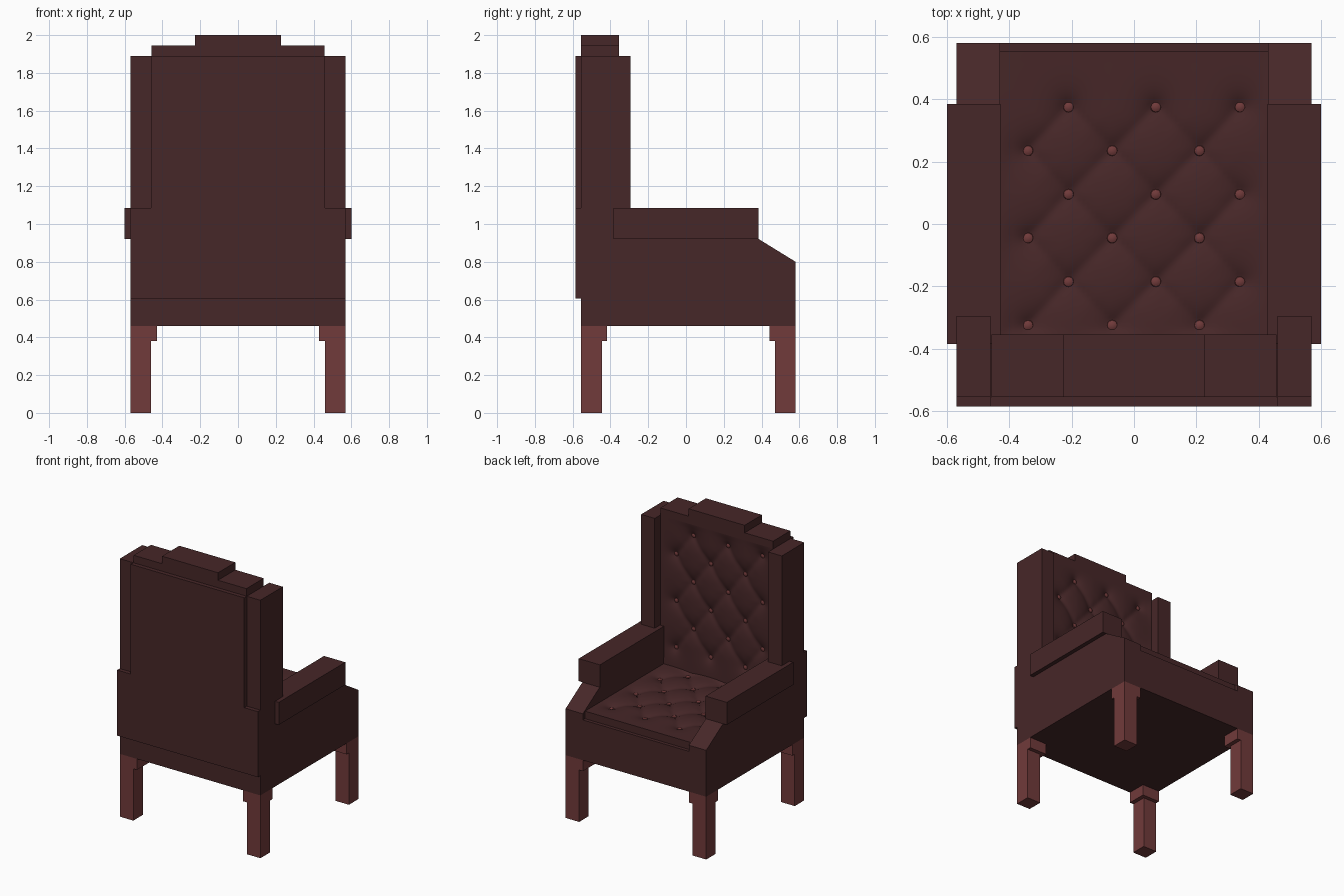
import bpy, bmesh, math
from mathutils import Vector

if "Cube" in bpy.data.objects:
    bpy.data.objects.remove(bpy.data.objects["Cube"])


def material(name, rgb):
    m = bpy.data.materials.new(name)
    m.diffuse_color = (*rgb, 1)
    m.use_nodes = True
    m.node_tree.nodes["Principled BSDF"].inputs["Base Color"].default_value = m.diffuse_color
    return m


LEATHER = material("dark leather", (0.062, 0.020, 0.021))
WOOD = material("red brown wood", (0.165, 0.043, 0.043))


def finish(name, bm, mat):
    bmesh.ops.recalc_face_normals(bm, faces=bm.faces)
    me = bpy.data.meshes.new(name)
    bm.to_mesh(me)
    bm.free()
    me.materials.append(mat)
    ob = bpy.data.objects.new(name, me)
    bpy.context.collection.objects.link(ob)
    return ob


def add_box(bm, x, y, z):
    vs = bmesh.ops.create_cube(bm, size=1)["verts"]
    for v in vs:
        v.co = [r[0] + (c + 0.5) * (r[1] - r[0]) for r, c in zip((x, y, z), v.co)]


def boxes(name, mat, *ranges):
    bm = bmesh.new()
    for r in ranges:
        add_box(bm, *r)
    return finish(name, bm, mat)


def prism(name, pts, to3d, a, b, mat):
    """Extrude a 2D outline between two depths."""
    bm = bmesh.new()
    f = bm.faces.new([bm.verts.new(to3d(p, a)) for p in pts])
    ext = bmesh.ops.extrude_face_region(bm, geom=[f])["geom"]
    off = Vector(to3d((0, 0), b)) - Vector(to3d((0, 0), a))
    bmesh.ops.translate(bm, vec=off, verts=[v for v in ext if isinstance(v, bmesh.types.BMVert)])
    return finish(name, bm, mat)


def seg_dist(p, a, b):
    d = b - a
    t = max(0, min(1, (p - a).dot(d) / d.length_squared))
    return (p - a - d * t).length


def tufted(name, u, v, buttons, thick, to3d):
    """Cushion with buttons pulled in and creases running between neighbours."""
    pts = [Vector(b) for b in buttons]
    segs = [(a, b) for i, a in enumerate(pts) for b in pts[:i] if (a - b).length < 0.25]
    nu, nv = round((u[1] - u[0]) / 0.014), round((v[1] - v[0]) / 0.014)

    def height(p):
        edge = min(p.x - u[0], u[1] - p.x, p.y - v[0], v[1] - p.y)
        db = min((p - b).length for b in pts)
        ds = min(seg_dist(p, a, b) for a, b in segs)
        h = 0.024 * math.exp(-db / 0.045) + 0.014 * math.exp(-ds / 0.03)
        return -h * min(1, max(0, edge) / 0.03)

    bm = bmesh.new()
    rows = []
    for j in range(nv + 1):
        row = []
        for i in range(nu + 1):
            p = Vector((u[0] + (u[1] - u[0]) * i / nu, v[0] + (v[1] - v[0]) * j / nv))
            row.append(bm.verts.new(to3d(p, height(p))))
        rows.append(row)
    for j in range(nv):
        for i in range(nu):
            bm.faces.new((rows[j][i], rows[j][i + 1], rows[j + 1][i + 1], rows[j + 1][i]))
    # sides and underside
    rim = [e for e in bm.edges if e.is_boundary]
    ext = bmesh.ops.extrude_edge_only(bm, edges=rim)["geom"]
    down = Vector(to3d((0, 0), -thick)) - Vector(to3d((0, 0), 0))
    bmesh.ops.translate(bm, vec=down, verts=[g for g in ext if isinstance(g, bmesh.types.BMVert)])
    bmesh.ops.contextual_create(bm, geom=[g for g in ext if isinstance(g, bmesh.types.BMEdge)])
    ob = finish(name, bm, LEATHER)
    smooth(ob)

    # round buttons sitting in the dimples
    bm = bmesh.new()
    for b in pts:
        for w in bmesh.ops.create_uvsphere(bm, u_segments=12, v_segments=6, radius=1)["verts"]:
            c = w.co.copy()
            w.co = to3d((b.x + c.x * 0.018, b.y + c.y * 0.018), -0.030 + c.z * 0.010)
    smooth(finish(name + "_buttons", bm, WOOD))


def smooth(ob):
    bpy.ops.object.select_all(action="DESELECT")
    ob.select_set(True)
    bpy.context.view_layer.objects.active = ob
    bpy.ops.object.shade_smooth_by_angle(angle=math.radians(30))


# seat base between the side walls
boxes("seat_base", LEATHER, ((-0.43, 0.43), (-0.555, 0.58), (0.46, 0.755)))

# tufted seat cushion
seat_rows = [(x, 0.375 - 0.14 * r) for r in range(6)
             for x in ((-0.21, 0.07, 0.34) if r % 2 == 0 else (-0.34, -0.07, 0.21))]
tufted("seat_cushion", (-0.43, 0.43), (-0.37, 0.555), seat_rows, 0.07,
       lambda p, h: (p[0], p[1], 0.81 + h))

# tufted backrest
back_rows = [(x, 1.80 - 0.171 * r) for r in range(6)
             for x in ((0.205, -0.075, -0.355) if r % 2 == 0 else (0.345, 0.065, -0.215))]
tufted("backrest", (-0.455, 0.455), (0.76, 1.89), back_rows, 0.20,
       lambda p, h: (p[0], -0.355 + h, p[1]))

# stepped crest on top of the backrest
boxes("backrest_crest", LEATHER,
      ((-0.457, 0.457), (-0.555, -0.355), (1.89, 1.945)),
      ((-0.227, 0.227), (-0.555, -0.355), (1.945, 2.0)))

# rear panel, wider below arm height
prism("rear_panel", [(-0.57, 0.605), (0.57, 0.605), (0.57, 1.085), (0.46, 1.085),
                     (0.46, 1.89), (-0.46, 1.89), (-0.46, 1.085), (-0.57, 1.085)],
      lambda p, d: (p[0], d, p[1]), -0.585, -0.555, LEATHER)

for s, side in ((-1, "left"), (1, "right")):
    def span(a, b):
        return tuple(sorted((s * a, s * b)))

    # side wall with sloping front
    prism(side + "_side_wall", [(-0.555, 0.46), (0.58, 0.46), (0.58, 0.80),
                                (0.385, 0.92), (-0.555, 0.92)],
          lambda p, d: (d, p[0], p[1]), s * 0.43, s * 0.57, LEATHER)
    # armrest and back post
    boxes(side + "_armrest", LEATHER, (span(0.428, 0.60), (-0.385, 0.385), (0.92, 1.085)))
    boxes(side + "_back_post", LEATHER, (span(0.46, 0.57), (-0.555, -0.295), (0.92, 1.89)))
    # legs with a wider block at the top
    for name, y0, d in (("back", -0.555, 1), ("front", 0.58, -1)):
        boxes(f"{side}_{name}_leg", WOOD,
              (span(0.46, 0.57), tuple(sorted((y0, y0 + d * 0.11))), (0, 0.38)),
              (span(0.43, 0.57), tuple(sorted((y0, y0 + d * 0.138))), (0.38, 0.46)))
